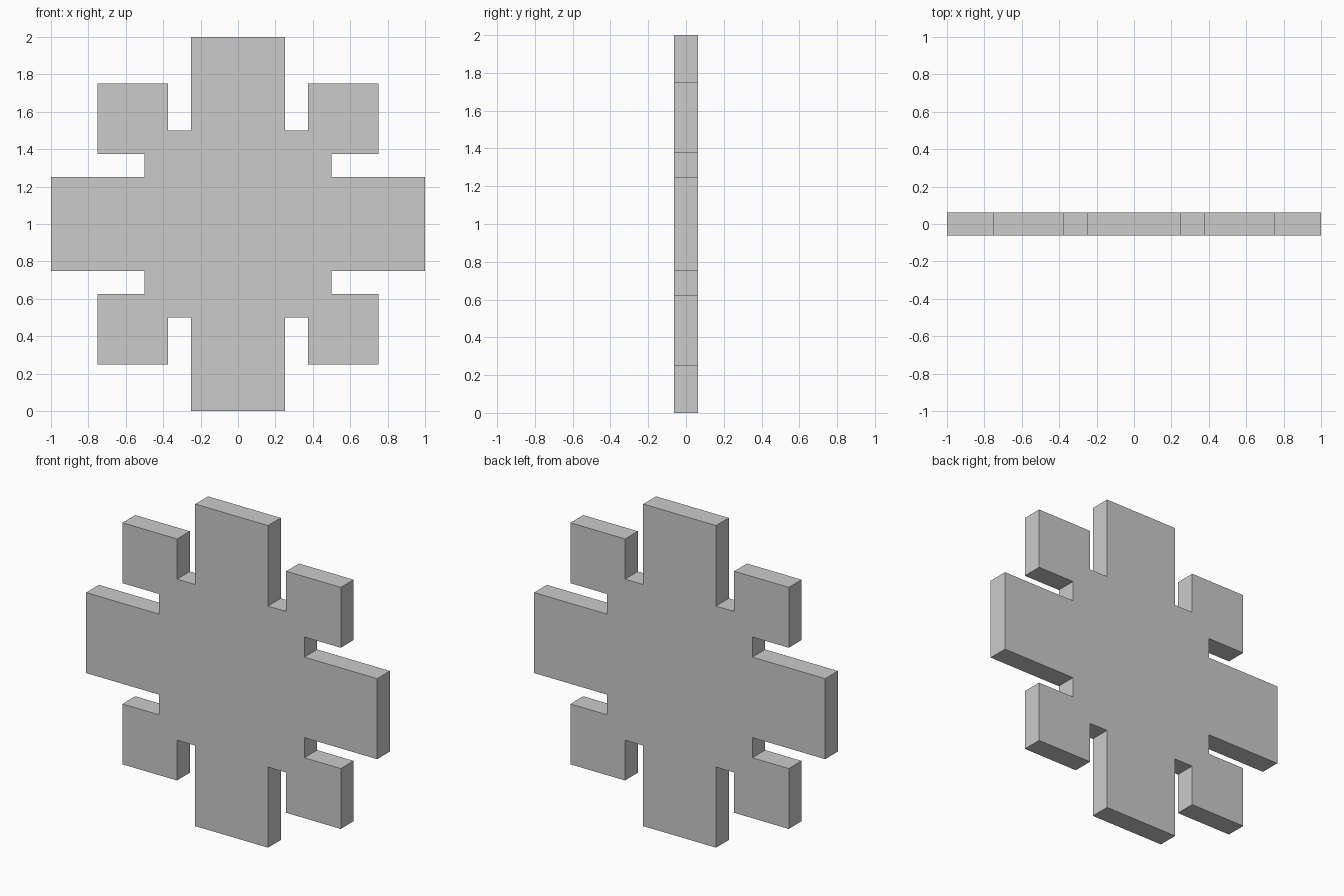
import bpy, bmesh
from mathutils import Vector

if "Cube" in bpy.data.objects:
    bpy.data.objects.remove(bpy.data.objects["Cube"])

HALF_DEPTH = 0.0625
CENTRE_Z = 1.0

# One quarter of the gear outline (x, z about the centre): top tooth, corner tooth, side tooth
quarter = [(0.25, 1.0), (0.25, 0.5), (0.375, 0.5), (0.375, 0.75), (0.75, 0.75),
           (0.75, 0.375), (0.5, 0.375), (0.5, 0.25), (1.0, 0.25)]

# Turn the quarter through four right angles to close the outline
outline = []
for _ in range(4):
    outline += quarter
    quarter = [(z, -x) for x, z in quarter]

# Fill the outline and extrude it to the plate thickness
bm = bmesh.new()
face = bm.faces.new([bm.verts.new((x, -HALF_DEPTH, z + CENTRE_Z)) for x, z in outline])
ext = bmesh.ops.extrude_face_region(bm, geom=[face], use_keep_orig=True)
bmesh.ops.translate(bm, vec=Vector((0, 2 * HALF_DEPTH, 0)),
                    verts=[g for g in ext["geom"] if isinstance(g, bmesh.types.BMVert)])
bmesh.ops.recalc_face_normals(bm, faces=bm.faces)

mesh = bpy.data.meshes.new("gear_plate")
bm.to_mesh(mesh)
bm.free()
bpy.context.collection.objects.link(bpy.data.objects.new("gear_plate", mesh))
